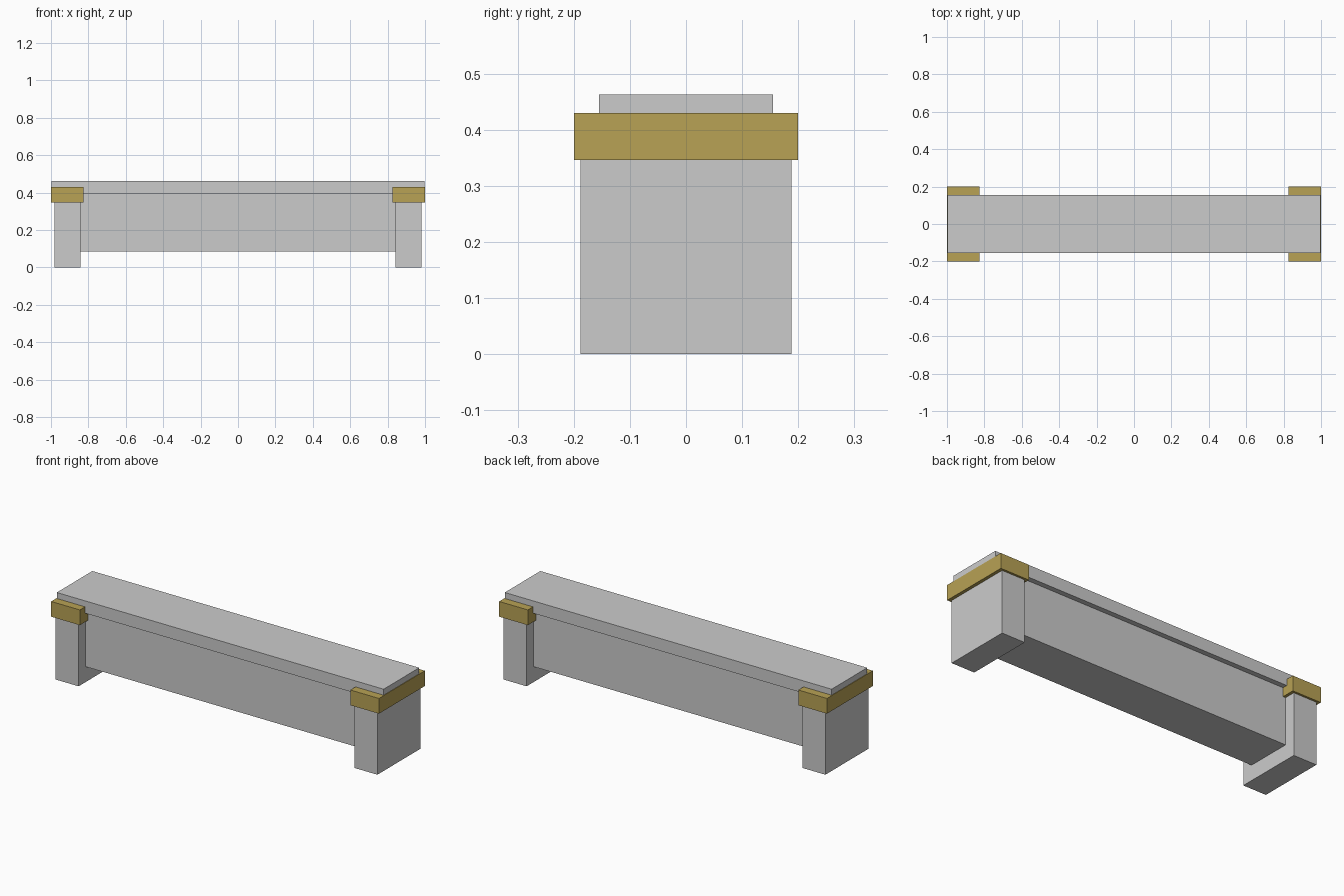
import bpy

if "Cube" in bpy.data.objects:
    bpy.data.objects.remove(bpy.data.objects["Cube"])

gold = bpy.data.materials.new("gold_trim")
gold.diffuse_color = (0.48, 0.36, 0.09, 1)
gold.use_nodes = True
gold.node_tree.nodes["Principled BSDF"].inputs["Base Color"].default_value = gold.diffuse_color


def box(name, x, y, z, mat=None):
    """Box spanning the given (min, max) ranges."""
    bpy.ops.mesh.primitive_cube_add(size=1, location=[(a + b) / 2 for a, b in (x, y, z)])
    ob = bpy.context.object
    ob.name = name
    ob.scale = [b - a for a, b in (x, y, z)]
    bpy.ops.object.transform_apply(location=False, rotation=False, scale=True)
    if mat:
        ob.data.materials.append(mat)
    return ob


# Long seat slab and the recessed beam beneath it
box("seat_slab", (-0.997, 0.997), (-0.155, 0.155), (0.395, 0.463))
box("beam", (-0.842, 0.842), (-0.127, 0.127), (0.085, 0.395))

# End legs with gold caps
for side, s in (("left", -1), ("right", 1)):
    box(side + "_leg", sorted((s * 0.982, s * 0.841)), (-0.188, 0.188), (0, 0.346))
    box(side + "_leg_cap", sorted((s * 1.0, s * 0.825)), (-0.2, 0.2), (0.346, 0.43), gold)
